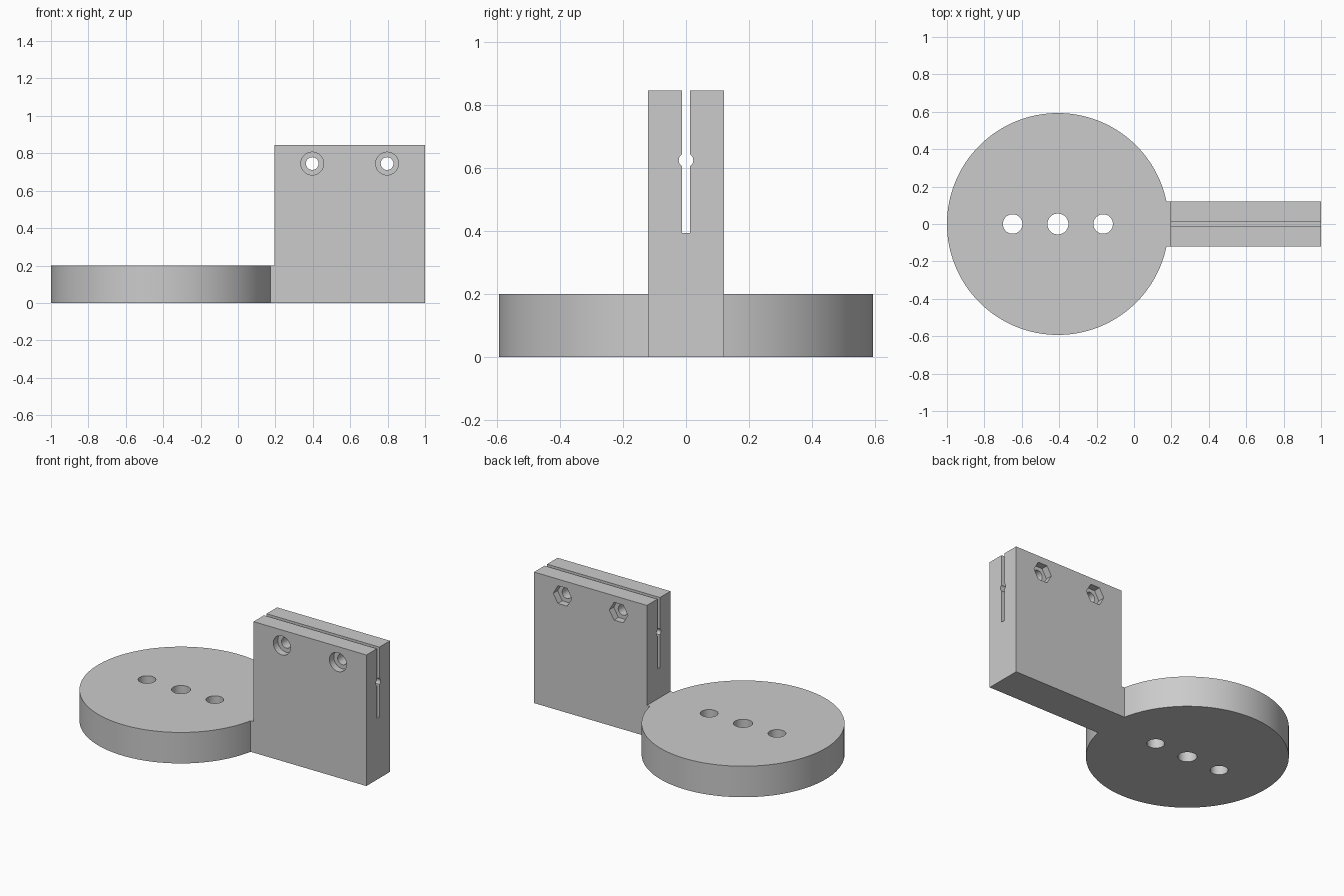
import bpy, math

if "Cube" in bpy.data.objects:
    bpy.data.objects.remove(bpy.data.objects["Cube"])

grey = bpy.data.materials.new("plain grey")
grey.diffuse_color = (0.6, 0.6, 0.6, 1)
grey.use_nodes = True
grey.node_tree.nodes["Principled BSDF"].inputs["Base Color"].default_value = grey.diffuse_color


def box(name, x0, x1, y0, y1, z0, z1):
    bpy.ops.mesh.primitive_cube_add(size=1, location=((x0 + x1) / 2, (y0 + y1) / 2, (z0 + z1) / 2))
    ob = bpy.context.object
    ob.name = name
    ob.scale = (x1 - x0, y1 - y0, z1 - z0)
    bpy.ops.object.transform_apply(location=True, rotation=True, scale=True)
    ob.data.materials.append(grey)
    return ob


def rod(name, loc, r, depth, sides=48, rot=(0, 0, 0)):
    bpy.ops.mesh.primitive_cylinder_add(vertices=sides, radius=r, depth=depth, location=loc, rotation=rot)
    ob = bpy.context.object
    ob.name = name
    bpy.ops.object.transform_apply(location=True, rotation=True, scale=True)
    ob.data.materials.append(grey)
    return ob


def combine(target, tool, op):
    mod = target.modifiers.new(op.lower(), 'BOOLEAN')
    mod.operation, mod.solver, mod.object = op, 'EXACT', tool
    bpy.context.view_layer.objects.active = target
    bpy.ops.object.modifier_apply(modifier=mod.name)
    bpy.data.objects.remove(tool, do_unlink=True)


CX, R, T = -0.407, 0.593, 0.2     # disc centre, radius, thickness
W, X0, H = 0.12, 0.195, 0.845     # clamp half width, left end, height
ALONG_X, ALONG_Y = (0, math.pi / 2, 0), (math.pi / 2, 0, 0)

# Round base with a short neck and an upright clamp block, one solid body
body = rod("clamp_bracket", (CX, 0, T / 2), R, T, 128)
foot = box("foot", 0, 1, -W, W, 0, T)
upright = box("upright", X0, 1, -W, W, 0, H)
combine(foot, upright, 'UNION')
combine(body, foot, 'UNION')

# Mounting holes in the disc
for dx, r in ((-0.242, 0.052), (0, 0.056), (0.242, 0.052)):
    combine(body, rod("mount_hole", (CX + dx, 0, T / 2), r, 1), 'DIFFERENCE')

# Clamp slot with a round groove
combine(body, box("slot", X0 - 0.01, 1.1, -0.013, 0.013, 0.393, 1), 'DIFFERENCE')
combine(body, rod("groove", (0.6, 0, 0.624), 0.023, 1.0, 32, ALONG_X), 'DIFFERENCE')

# Bolt holes: round counterbore at the front, hexagonal nut pocket at the back
for x in (0.397, 0.797):
    combine(body, rod("bolt_hole", (x, 0, 0.745), 0.034, 1, 32, ALONG_Y), 'DIFFERENCE')
    combine(body, rod("bolt_head", (x, -W, 0.745), 0.061, 0.09, 48, ALONG_Y), 'DIFFERENCE')
    nut = rod("nut_pocket", (0, 0, 0), 0.066, 0.09, 6, (math.pi / 2, math.pi / 6, 0))
    nut.location = (x, W, 0.745)
    combine(body, nut, 'DIFFERENCE')

bpy.ops.object.select_all(action='DESELECT')
body.select_set(True)
bpy.context.view_layer.objects.active = body
bpy.ops.object.shade_smooth_by_angle(angle=math.radians(30))
